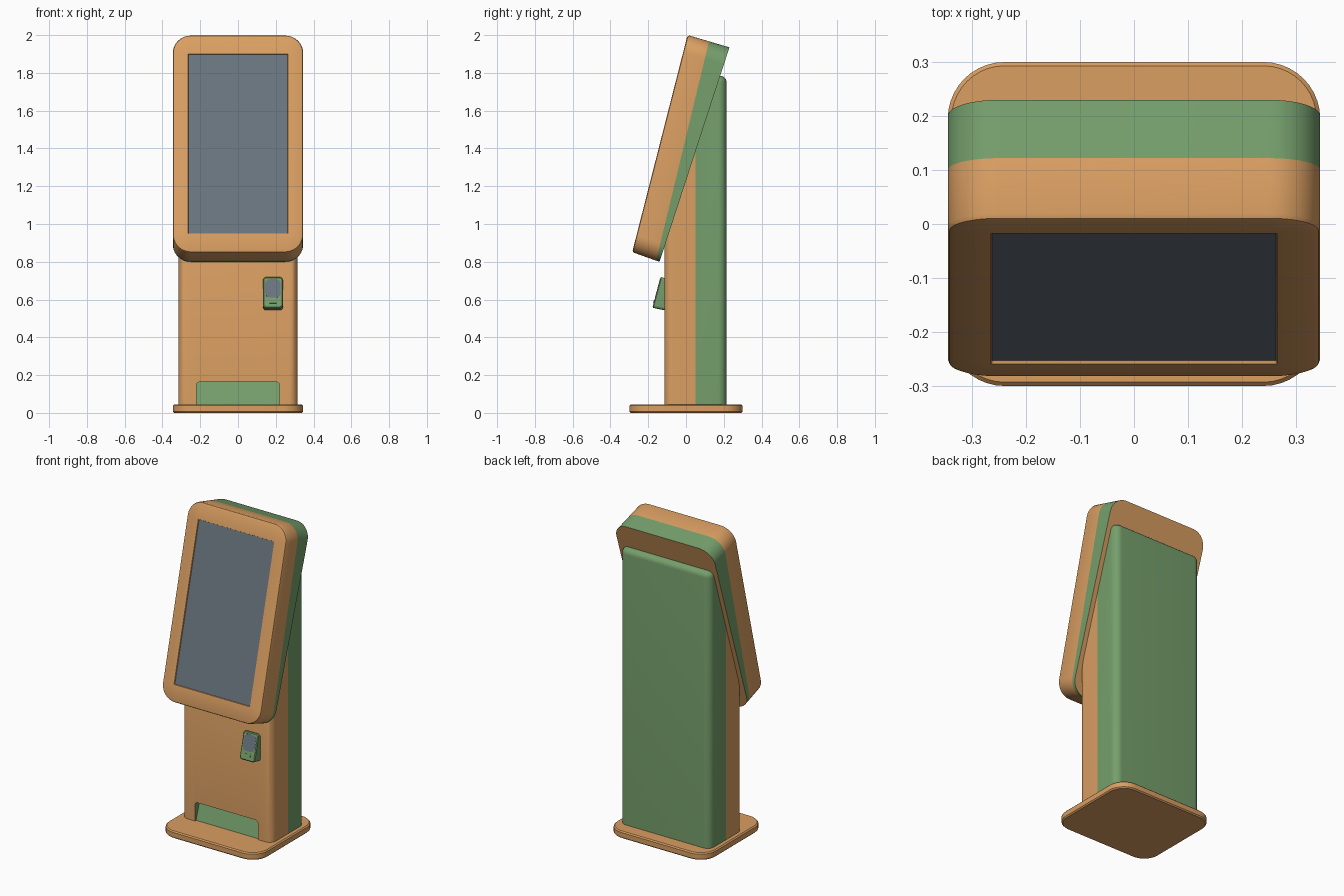
import bpy, bmesh, math
from mathutils import Vector

if "Cube" in bpy.data.objects:
    bpy.data.objects.remove(bpy.data.objects["Cube"])


def material(name, rgb):
    m = bpy.data.materials.new(name)
    m.diffuse_color = (*rgb, 1)
    m.use_nodes = True
    m.node_tree.nodes["Principled BSDF"].inputs["Base Color"].default_value = m.diffuse_color
    return m


ORANGE = material("warm orange", (0.70, 0.345, 0.122))
GREEN = material("leaf green", (0.178, 0.345, 0.148))
SLATE = material("slate glass", (0.145, 0.178, 0.21))
MATS = [ORANGE, GREEN, SLATE]
O, G, S = 0, 1, 2


def rrect(x0, x1, v0, v1, r, n=10):
    """Rounded rectangle as 2D points, always 4 * (n + 1) of them."""
    pts = []
    for k, (cx, cy) in enumerate([(x1 - r, v1 - r), (x0 + r, v1 - r), (x0 + r, v0 + r), (x1 - r, v0 + r)]):
        for i in range(n + 1):
            a = math.pi / 2 * (k + i / n)
            pts.append((cx + r * math.cos(a), cy + r * math.sin(a)))
    return pts


def flat(z, hx, y0, y1, r):
    """Horizontal ring."""
    return [Vector((x, y, z)) for x, y in rrect(-hx, hx, y0, y1, r)]


def tilted(line, x0, x1, r, lo=0.0, hi=0.0):
    """Ring standing on a sloped (y, z) line; lo / hi trim its two ends."""
    a, b = Vector((0, *line[0])), Vector((0, *line[1]))
    d = (b - a).normalized()
    return [Vector((x, 0, 0)) + a + d * v for x, v in rrect(x0, x1, lo, (b - a).length - hi, r)]


def finish(name, bm):
    bmesh.ops.recalc_face_normals(bm, faces=bm.faces)
    me = bpy.data.meshes.new(name)
    bm.to_mesh(me)
    bm.free()
    for m in MATS:
        me.materials.append(m)
    ob = bpy.data.objects.new(name, me)
    bpy.context.collection.objects.link(ob)
    return ob


def loft(rings, strips, caps):
    """Skin the rings; strips and caps give the colour slots."""
    bm = bmesh.new()
    vs = [[bm.verts.new(p) for p in ring] for ring in rings]
    n = len(vs[0])
    for a, b, mat in zip(vs, vs[1:], strips):
        for i in range(n):
            j = (i + 1) % n
            bm.faces.new((a[i], a[j], b[j], b[i])).material_index = mat
    for ring, mat in zip((vs[0], vs[-1]), caps):
        bm.faces.new(ring).material_index = mat
    return bm


def smooth(ob):
    bpy.ops.object.select_all(action='DESELECT')
    ob.select_set(True)
    bpy.context.view_layer.objects.active = ob
    bpy.ops.object.shade_smooth_by_angle(angle=math.radians(32))


def shift(line, dist):
    """Move a (y, z) line backwards, square to itself."""
    (y0, z0), (y1, z1) = line
    l = math.hypot(y1 - y0, z1 - z0)
    dy, dz = (z1 - z0) / l * dist, -(y1 - y0) / l * dist
    return ((y0 + dy, z0 + dz), (y1 + dy, z1 + dz))


# base plate with softened rims
base = finish("base_plate", loft(
    [flat(0, 0.338, -0.293, 0.293, 0.098), flat(0.007, 0.345, -0.3, 0.3, 0.105),
     flat(0.038, 0.345, -0.3, 0.3, 0.105), flat(0.045, 0.338, -0.293, 0.293, 0.098)],
    [O] * 3, (O, O)))
smooth(base)

# display head: front, colour-split and back lines seen from the side
FRONT = ((-0.285, 0.85), (0.008, 2.0))
SPLIT = ((-0.158, 0.806), (0.122, 1.967))
BACK = ((-0.14, 0.8), (0.23, 1.935))
W, R, e = 0.345, 0.095, 0.012
head = finish("display_head", loft(
    [tilted(shift(FRONT, 0.006), -0.263, 0.263, 0.004, 0.105, 0.105),
     tilted(FRONT, -0.265, 0.265, 0.004, 0.103, 0.103),
     tilted(FRONT, -W + e, W - e, R - e, e, e),
     tilted(shift(FRONT, e * 0.3), -W + e * 0.3, W - e * 0.3, R - e * 0.3, e * 0.3, e * 0.3),
     tilted(shift(FRONT, e), -W, W, R),
     tilted(SPLIT, -W, W, R),
     tilted(BACK, -W, W, R),
     tilted(BACK, -W + e, W - e, R - e, e, e)],
    [O, O, O, O, O, G, O], (S, O)))
smooth(head)

# column: rounded footprint, rounded top, cut along the back of the head
CW, Y0, Y1, TOP, CR = 0.315, -0.115, 0.215, 1.785, 0.045
rings = [flat(0.04, CW, Y0, Y1, CR)]
for i in range(7):
    a = math.pi / 2 * i / 6
    d = 0.035 * (1 - math.cos(a))
    rings.append(flat(TOP - 0.035 + 0.035 * math.sin(a), CW - d, Y0 + d, Y1 - d, CR - d))
bm = loft(rings, [O] * 7, (O, O))
cut = shift(BACK, -0.006)
slope = Vector((0, BACK[0][1] - BACK[1][1], BACK[1][0] - BACK[0][0])).normalized()
res = bmesh.ops.bisect_plane(bm, geom=bm.verts[:] + bm.edges[:] + bm.faces[:],
                             plane_co=(0, *cut[0]), plane_no=slope, clear_outer=True)
bmesh.ops.holes_fill(bm, edges=[g for g in res["geom_cut"] if isinstance(g, bmesh.types.BMEdge)])
bmesh.ops.bisect_plane(bm, geom=bm.verts[:] + bm.edges[:] + bm.faces[:],
                       plane_co=(0, 0.05, 0), plane_no=(0, 1, 0))
column = finish("column", bm)

# tray niche scooped out of the column's foot
cutter = finish("niche_cutter", loft(
    [tilted(((-0.2, 0.0), (-0.2, 0.165)), -0.22, 0.22, 0.02),
     tilted(((-0.118, 0.0), (-0.065, 0.165)), -0.22, 0.22, 0.02)], [G], (G, G)))
cutter.hide_render = True
mod = column.modifiers.new("niche", 'BOOLEAN')
mod.object, mod.operation, mod.solver = cutter, 'DIFFERENCE', 'EXACT'
bpy.context.view_layer.objects.active = column
bpy.ops.object.modifier_apply(modifier="niche")
bpy.data.objects.remove(cutter)
for p in column.data.polygons:
    c = p.center
    in_niche = abs(c.x) < 0.225 and 0.041 < c.z < 0.17 and -0.1149 < c.y < -0.05
    p.material_index = G if c.y > 0.0501 or in_niche else O
smooth(column)

# card terminal with a tilted face
TF = ((-0.178, 0.557), (-0.134, 0.72))
TB = ((-0.108, 0.542), (-0.108, 0.712))
X0, X1, b = 0.133, 0.237, 0.005
terminal = finish("card_terminal", loft(
    [tilted(TF, X0 + b, X1 - b, 0.012, b, b), tilted(shift(TF, b), X0, X1, 0.016),
     tilted(TB, X0, X1, 0.016)], [G, G], (G, G)))
smooth(terminal)


# thin plates on the terminal: glass and card slot
def plate(name, x0, x1, r, lo, hi, thick, mat):
    return finish(name, loft([tilted(shift(TF, -thick), x0, x1, r, lo, hi),
                              tilted(shift(TF, 0.002), x0, x1, r, lo, hi)], [mat], (mat, mat)))


plate("terminal_glass", 0.144, 0.226, 0.025, 0.056, 0.013, 0.001, S)
plate("terminal_slot", 0.164, 0.206, 0.003, 0.024, 0.128, 0.003, G)
